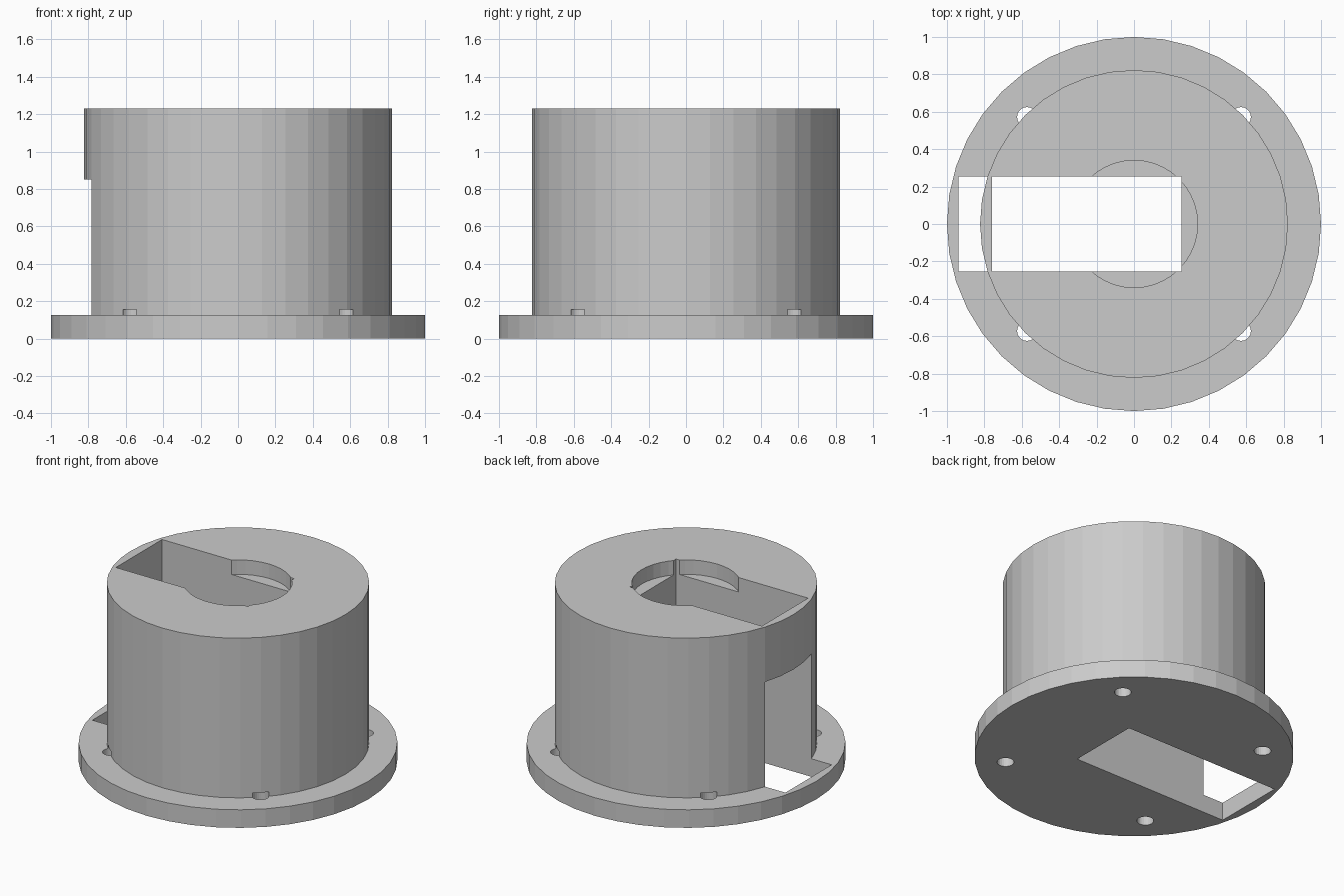
import bpy
import bmesh
import math

old = bpy.data.objects.get("Cube")
if old:
    bpy.data.objects.remove(old, do_unlink=True)

SIDES = 40
BASE_TOP, TOP, LIP_BOTTOM = 0.125, 1.23, 0.85
SLOT_HALF = 0.253

grey = bpy.data.materials.new("plain grey")
grey.use_nodes = True
colour = (0.6, 0.6, 0.6, 1)
grey.diffuse_color = colour
grey.node_tree.nodes["Principled BSDF"].inputs["Base Color"].default_value = colour


def make_object(name, bm):
    bmesh.ops.recalc_face_normals(bm, faces=bm.faces)
    mesh = bpy.data.meshes.new(name)
    bm.to_mesh(mesh)
    bm.free()
    mesh.materials.append(grey)
    obj = bpy.data.objects.new(name, mesh)
    bpy.context.collection.objects.link(obj)
    return obj


def lathe(name, profile):
    bm = bmesh.new()
    verts = [bm.verts.new((r, 0, z)) for r, z in profile]
    edges = [bm.edges.new(pair) for pair in zip(verts, verts[1:])]
    bmesh.ops.spin(bm, geom=verts + edges, cent=(0, 0, 0), axis=(0, 0, 1),
                   angle=math.tau, steps=SIDES)
    bmesh.ops.remove_doubles(bm, verts=bm.verts, dist=0.0001)
    bmesh.ops.dissolve_limit(bm, angle_limit=0.01, verts=bm.verts, edges=bm.edges)
    return make_object(name, bm)


def prism_along_y(name, outline, half):
    bm = bmesh.new()
    face = bm.faces.new([bm.verts.new((x, -half, z)) for x, z in outline])
    new = bmesh.ops.extrude_face_region(bm, geom=[face])["geom"]
    bmesh.ops.translate(bm, vec=(0, 2 * half, 0),
                        verts=[v for v in new if isinstance(v, bmesh.types.BMVert)])
    return make_object(name, bm)


def hole_cutter(name, x, y, radius, bottom, top):
    bm = bmesh.new()
    bmesh.ops.create_cone(bm, cap_ends=True, segments=24, radius1=radius,
                          radius2=radius, depth=top - bottom)
    bmesh.ops.translate(bm, vec=(x, y, (top + bottom) / 2), verts=bm.verts)
    return make_object(name, bm)


def cut(target, cutter):
    cutter.hide_render = True
    mod = target.modifiers.new(cutter.name, "BOOLEAN")
    mod.operation = "DIFFERENCE"
    mod.solver = "EXACT"
    mod.object = cutter
    bpy.context.view_layer.objects.active = target
    bpy.ops.object.modifier_apply(modifier=mod.name)
    bpy.data.objects.remove(cutter, do_unlink=True)


# Flanged drum with a round recess in its top
housing = lathe("flanged_housing", [
    (0, 0), (1, 0), (1, BASE_TOP), (0.823, BASE_TOP), (0.823, TOP),
    (0.34, TOP), (0.34, TOP - 0.1), (0, TOP - 0.1)])

# Slot through the drum, opening out of the side below the upper lip
cut(housing, prism_along_y("slot_cutter", [
    (-0.938, -0.1), (0.253, -0.1), (0.253, TOP + 0.1),
    (-0.758, TOP + 0.1), (-0.758, LIP_BOTTOM), (-0.938, LIP_BOTTOM)], SLOT_HALF))

# Four screw holes that nick the foot of the drum
for sx in (-1, 1):
    for sy in (-1, 1):
        cut(housing, hole_cutter("screw_hole_cutter", sx * 0.572, sy * 0.572,
                                 0.053, -0.1, 0.155))
